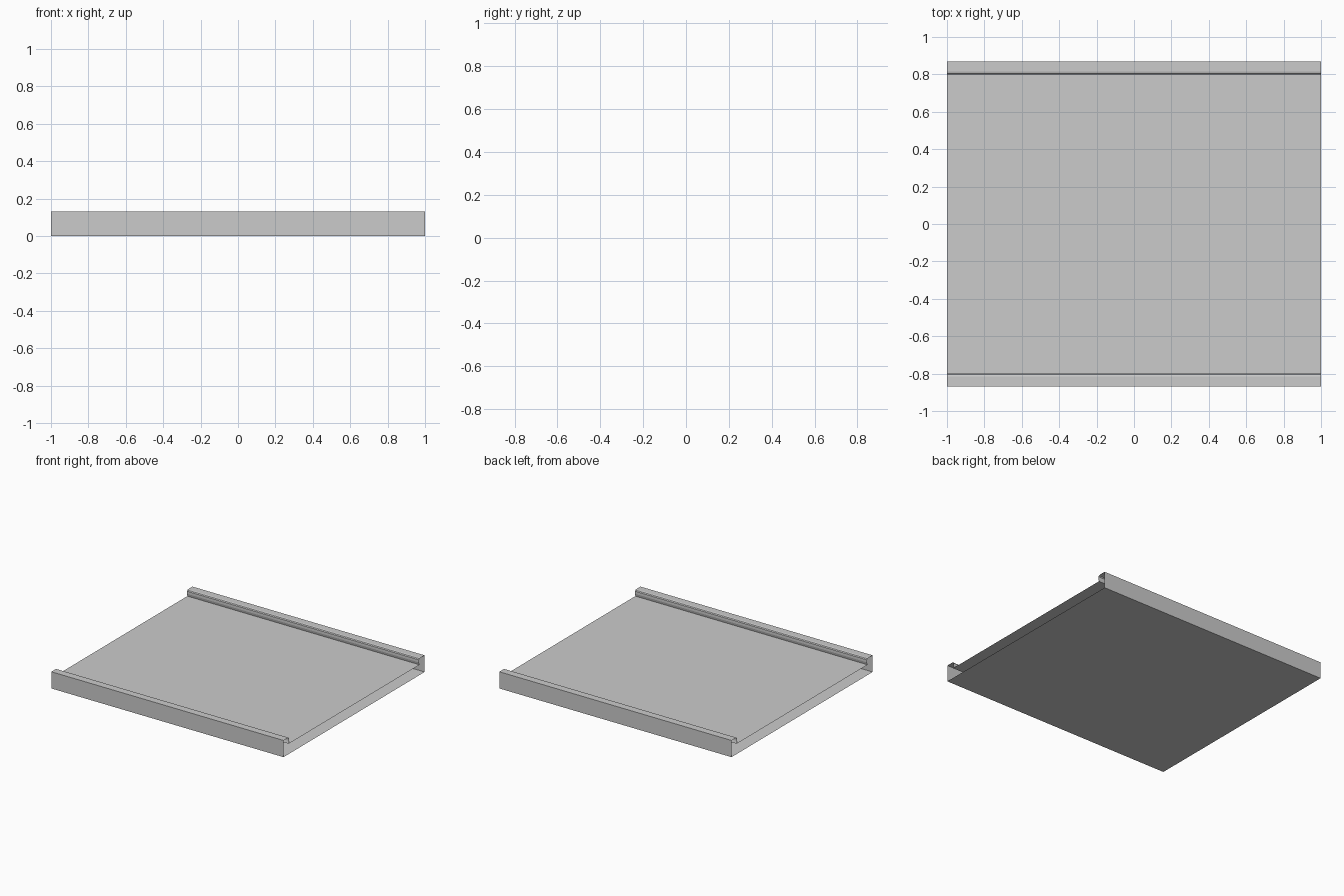
import bpy
import bmesh

if "Cube" in bpy.data.objects:
    bpy.data.objects.remove(bpy.data.objects["Cube"])

# Half of the hollow cross-section (y, z): base, outer wall, rounded lip, raised floor
half = [(0.868, 0.0), (0.868, 0.13), (0.815, 0.13), (0.805, 0.127),
        (0.80, 0.12), (0.80, 0.10), (0.805, 0.08)]
profile = half + [(-y, z) for y, z in reversed(half)]

# Open-ended extrusion along x
bm = bmesh.new()
ring = [bm.verts.new((-1, y, z)) for y, z in profile]
edges = [bm.edges.new((ring[i], ring[(i + 1) % len(ring)])) for i in range(len(ring))]
res = bmesh.ops.extrude_edge_only(bm, edges=edges)
new_verts = [g for g in res["geom"] if isinstance(g, bmesh.types.BMVert)]
bmesh.ops.translate(bm, verts=new_verts, vec=(2, 0, 0))
bmesh.ops.recalc_face_normals(bm, faces=bm.faces)

# Outward normals: the base must face down
base = min(bm.faces, key=lambda f: f.calc_center_median().z)
if base.normal.z > 0:
    bmesh.ops.reverse_faces(bm, faces=bm.faces)

mesh = bpy.data.meshes.new("rimmed_panel")
bm.to_mesh(mesh)
bm.free()
panel = bpy.data.objects.new("rimmed_panel", mesh)
bpy.context.collection.objects.link(panel)
